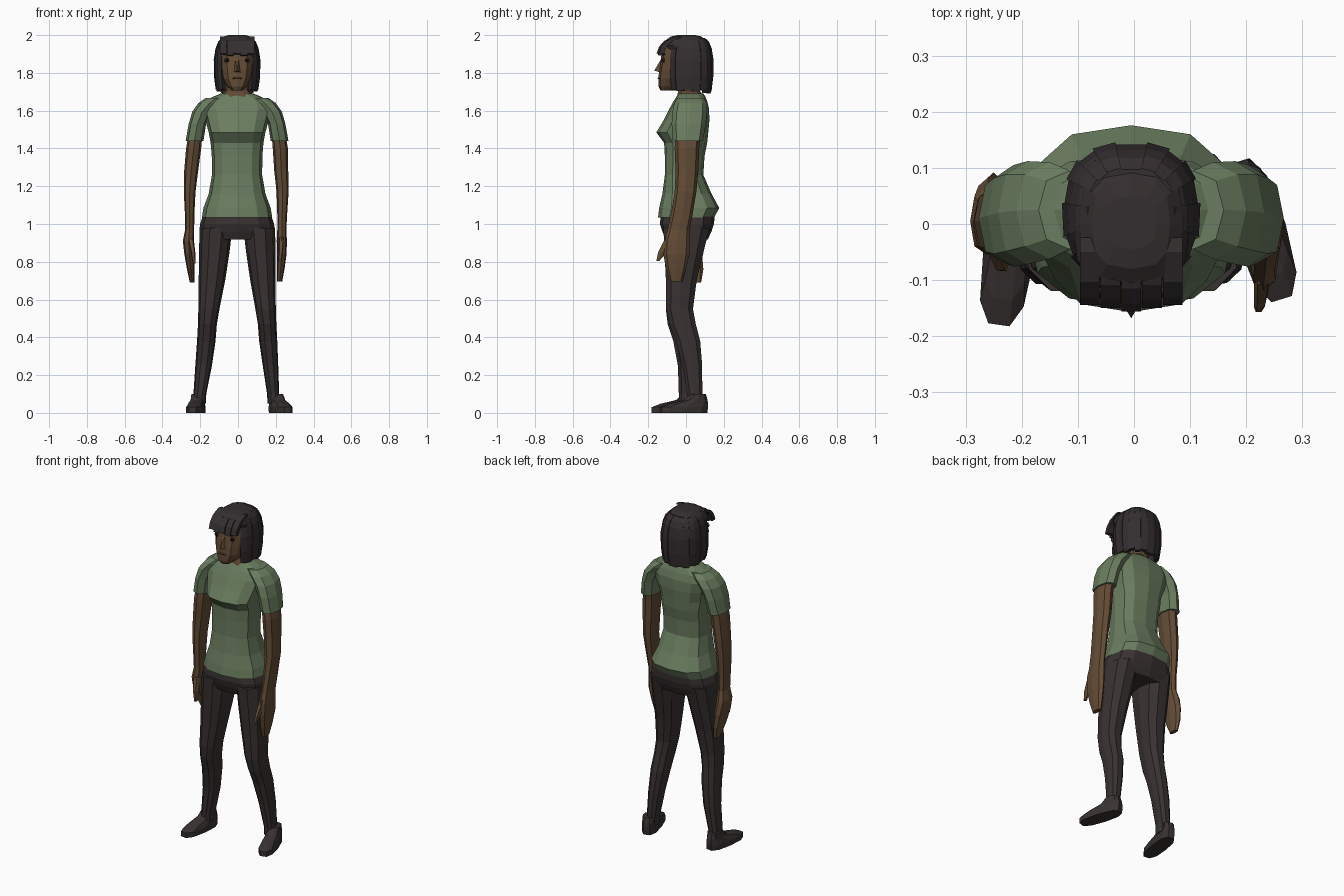
import bpy, math
from mathutils import Matrix, Vector


def material(name, col):
    m = bpy.data.materials.new(name)
    m.diffuse_color = (*col, 1)
    return m


SHIRT = material("sage cloth", (0.145, 0.205, 0.115))
SKIN = material("brown skin", (0.125, 0.072, 0.036))
PANTS = material("dark trousers", (0.040, 0.031, 0.031))
HAIR = material("dark hair", (0.034, 0.027, 0.028))
DARK = material("near black", (0.008, 0.007, 0.007))
LIPS = material("lips", (0.085, 0.040, 0.026))


def build(name, verts, faces, mat):
    mesh = bpy.data.meshes.new(name)
    mesh.from_pydata(verts, [], faces)
    mesh.materials.append(mat)
    ob = bpy.data.objects.new(name, mesh)
    bpy.context.collection.objects.link(ob)
    return ob


def skin_rings(name, rings, mat):
    """Join point rings of equal length into a closed solid."""
    n = len(rings[0])
    faces = [tuple(reversed(range(n)))]
    for r in range(len(rings) - 1):
        for i in range(n):
            a, b = r * n + i, r * n + (i + 1) % n
            faces.append((a, b, b + n, a + n))
    faces.append(tuple(range((len(rings) - 1) * n, len(rings) * n)))
    return build(name, [p for ring in rings for p in ring], faces, mat)


def spow(v, e):
    return math.copysign(abs(v) ** e, v)


def loft(name, rows, mat, n=12, e=0.75, side=1):
    """Rows, bottom to top: z, centre x, half width, front y, back y."""
    rings = []
    for z, cx, w, yf, yb in rows:
        ring = []
        for i in range(n):
            a = 2 * math.pi * i / n
            ring.append((side * cx + w * spow(math.cos(a), e),
                         (yf + yb) / 2 + (yb - yf) / 2 * spow(math.sin(a), e), z))
        rings.append(ring)
    return skin_rings(name, rings, mat)


C = -0.005  # body centre in x

# Shirt body
loft("shirt_body", [
    (1.035, C, .186, -.148, .15), (1.085, C, .178, -.142, .176),
    (1.16, C, .150, -.125, .135), (1.26, C, .133, -.112, .092),
    (1.36, C, .134, -.112, .098), (1.43, C, .140, -.116, .112),
    (1.485, C, .150, -.157, .118), (1.55, C, .168, -.118, .124),
    (1.61, C, .185, -.088, .122), (1.65, C, .170, -.066, .112),
    (1.675, C, .125, -.050, .102), (1.69, C, .088, -.04, .092)], SHIRT)

# Neck and collar skin
loft("neck", [(1.65, C, .105, -.055, .095), (1.693, C, .078, -.046, .085),
              (1.705, C, .064, -.045, .075), (1.80, C, .058, -.05, .07)], SKIN, 10)

# Sleeves
for s, label in ((1, "left"), (-1, "right")):
    o = 0 if s > 0 else 0.010
    loft(label + "_sleeve", [
        (1.44, .220 + o, .047, -.070, .09), (1.53, .205 + o, .046, -.076, .105),
        (1.595, .180 + o, .052, -.072, .112), (1.64, .140 + o, .060, -.062, .110),
        (1.668, .105 + o, .055, -.045, .095)], SHIRT, 8, 0.85, s)

# Arms with flat hands and thumbs
loft("left_arm", [
    (.695, .220, .014, -.085, -.02), (.76, .226, .020, -.105, 0),
    (.84, .232, .025, -.120, .018), (.91, .232, .027, -.118, .02),
    (.97, .232, .024, -.098, .02), (1.05, .234, .026, -.08, .035),
    (1.17, .236, .032, -.06, .055), (1.28, .229, .037, -.055, .065),
    (1.40, .224, .040, -.06, .07), (1.50, .212, .036, -.055, .08)], SKIN, 8, .85)
loft("right_arm", [
    (.69, .242, .013, .02, .08), (.76, .250, .020, -.02, .092),
    (.84, .258, .026, -.05, .085), (.91, .262, .030, -.055, .065),
    (.97, .256, .024, -.045, .045), (1.05, .256, .025, -.05, .045),
    (1.17, .256, .031, -.055, .055), (1.28, .248, .037, -.055, .065),
    (1.40, .235, .040, -.06, .07), (1.50, .222, .036, -.055, .08)], SKIN, 8, .85, -1)
loft("left_thumb", [(.805, .222, .008, -.158, -.14), (.85, .226, .012, -.150, -.10),
                    (.93, .230, .016, -.11, -.05)], SKIN, 6)
loft("right_thumb", [(.79, .232, .008, -.085, -.06), (.85, .238, .012, -.085, -.04),
                     (.92, .250, .016, -.055, -.005)], SKIN, 6, side=-1)

# Trousers: hips, then each leg
loft("hips", [(.918, C, .190, -.105, .115), (.96, C, .200, -.125, .135),
              (1.00, C, .196, -.138, .148), (1.07, C, .172, -.132, .155)], PANTS)
loft("left_leg", [
    (.05, .190, .034, .005, .09), (.10, .186, .032, .005, .088),
    (.25, .172, .041, -.02, .088), (.38, .160, .048, -.055, .078),
    (.47, .154, .049, -.092, .055), (.55, .146, .054, -.108, .04),
    (.70, .132, .067, -.110, .06), (.85, .121, .078, -.118, .097),
    (.98, .112, .084, -.125, .13)], PANTS, 10, .85)
loft("right_leg", [
    (.05, .204, .035, -.04, .05), (.10, .202, .034, -.04, .05),
    (.25, .182, .044, -.045, .06), (.38, .168, .049, -.07, .055),
    (.47, .162, .050, -.100, .045), (.55, .154, .056, -.110, .04),
    (.70, .138, .070, -.110, .06), (.85, .126, .081, -.118, .097),
    (.98, .116, .086, -.125, .13)], PANTS, 10, .85, -1)


# Shoes, turned out about the heel
def shoe(name, heel, angle):
    ob = loft(name, [(0, 0, .046, -.262, 0), (.03, 0, .046, -.262, .004),
                     (.048, 0, .041, -.215, .004), (.068, 0, .037, -.13, 0),
                     (.10, 0, .035, -.09, -.01)], PANTS, 10, .75)
    ob.data.transform(Matrix.Translation(heel) @ Matrix.Rotation(angle, 4, 'Z'))


shoe("left_shoe", Vector((.188, .112, 0)), math.radians(17))
shoe("right_shoe", Vector((-.205, .075, 0)), math.radians(-8))

# Head
loft("head", [
    (1.708, C, .028, -.135, -.05), (1.728, C, .052, -.145, .02),
    (1.77, C, .078, -.146, .07), (1.82, C, .087, -.142, .095),
    (1.87, C, .090, -.134, .105), (1.92, C, .088, -.126, .105),
    (1.96, C, .070, -.10, .085)], SKIN)

# Nose
build("nose", [(C - .02, -.135, 1.802), (C + .02, -.135, 1.802), (C, -.168, 1.812),
               (C - .009, -.128, 1.88), (C + .009, -.128, 1.88)],
      [(0, 1, 2), (2, 1, 4), (0, 2, 3), (2, 4, 3), (0, 3, 4, 1)], SKIN)


def pebble(name, x, y, z, sx, sy, sz, mat):
    ob = loft(name, [(-.8, 0, .6, -.6, .6), (0, 0, 1, -1, 1), (.8, 0, .6, -.6, .6)],
              mat, 8, 1)
    ob.data.transform(Matrix.Translation((x, y, z)) @ Matrix.Diagonal((sx, sy, sz, 1)))


# Eyes, brows and mouth
for s, label in ((1, "left"), (-1, "right")):
    x = C + s * .052
    pebble(label + "_eyelid", x, -.119, 1.866, .019, .008, .015, LIPS)
    pebble(label + "_eye", x, -.123, 1.866, .011, .009, .012, DARK)
    pebble(label + "_brow", x, -.117, 1.898, .026, .010, .005, HAIR)
pebble("mouth", C, -.141, 1.772, .026, .009, .007, LIPS)

# Hair cap
loft("hair_cap", [(1.90, C, .106, -.09, .128), (1.945, C, .106, -.112, .125),
                  (1.975, C, .092, -.105, .105), (1.993, C, .070, -.08, .08),
                  (2.0, C, .045, -.045, .05)], HAIR, 12, .7)

# Bob of overlapping locks round the sides and back
PROFILE = [(1.712, .95), (1.78, 1.03), (1.87, 1.04), (1.93, .96), (1.965, .84), (1.985, .66)]
LOCKS = 15
for k in range(LOCKS):
    mid = math.radians(-43 + 266 * k / (LOCKS - 1))
    grow = 1.0 if k % 2 else 1.035
    half = math.radians(9.8)
    rings = []
    for j, (z, r) in enumerate(PROFILE):
        if j == 0:
            z -= .012 * max(0, math.sin(mid)) + (.008 if k % 2 else 0)
        ring = []
        for a, depth in ((mid - half, 1), (mid + half, 1), (mid + half, .8), (mid - half, .8)):
            q = r * grow * depth
            ring.append((C + .115 * q * spow(math.cos(a), .8),
                         .02 + .118 * q * spow(math.sin(a), .8), z))
        rings.append(ring)
    skin_rings("hair_lock_%02d" % k, rings, HAIR)

# Fringe of five flat locks
for k in range(5):
    x = C + (k - 2) * .037
    back = .006 * abs(k - 2)
    drop = .008 * (k % 2)
    rings = []
    for z, y in ((1.902 - drop, -.156), (1.94, -.142), (1.97, -.115), (1.993, -.062)):
        y += back
        w = .0175
        rings.append([(x - w, y, z), (x + w, y, z), (x + w, y + .026, z - .004),
                      (x - w, y + .026, z - .004)])
    skin_rings("fringe_lock_%d" % k, rings, HAIR)
